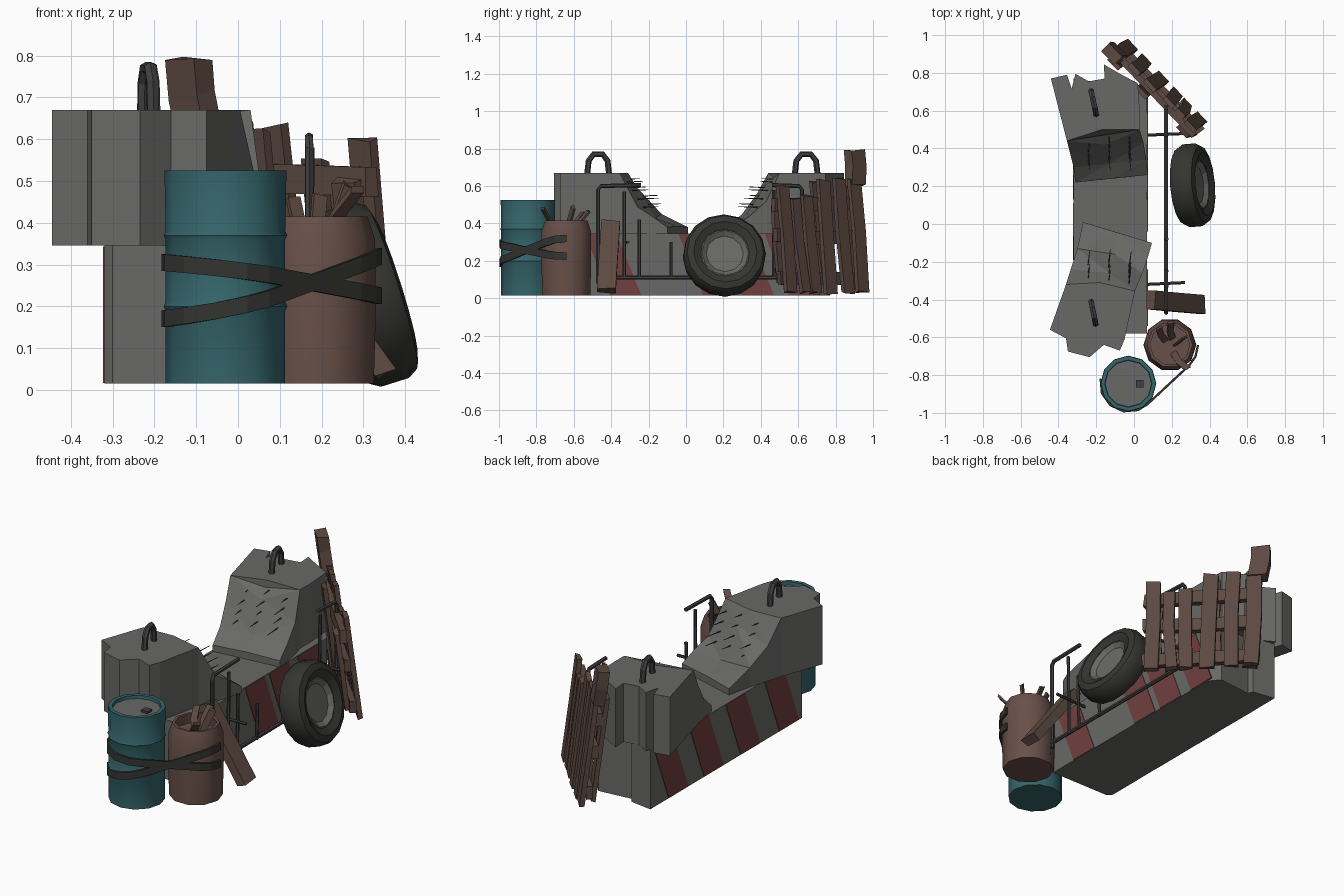
import bpy, bmesh, math, random
from mathutils import Vector, Matrix

if "Cube" in bpy.data.objects:
    bpy.data.objects.remove(bpy.data.objects["Cube"])
random.seed(4)

def mat(name, c):
    m = bpy.data.materials.new(name)
    m.diffuse_color = (*c, 1)
    m.use_nodes = True
    m.node_tree.nodes["Principled BSDF"].inputs["Base Color"].default_value = m.diffuse_color
    return m

CONC = mat("concrete", (.14, .14, .135))
RED = mat("red_paint", (.17, .05, .05))
TEAL = mat("teal_paint", (.035, .13, .145))
RUST = mat("rust", (.14, .08, .065))
WOOD = mat("wood", (.11, .068, .054))
RUBBER = mat("rubber", (.035, .035, .031))
STEEL = mat("steel", (.05, .05, .05))

def finish(name, bm, m, smooth=False):
    bmesh.ops.recalc_face_normals(bm, faces=bm.faces)
    me = bpy.data.meshes.new(name)
    bm.to_mesh(me)
    bm.free()
    me.materials.append(m)
    o = bpy.data.objects.new(name, me)
    bpy.context.collection.objects.link(o)
    if smooth:
        bpy.context.view_layer.objects.active = o
        o.select_set(True)
        bpy.ops.object.shade_smooth_by_angle(angle=math.radians(40))
        o.select_set(False)
    return o

def add_loft(bm, rings, closed=False):
    vs = [[bm.verts.new(p) for p in r] for r in rings]
    n = len(vs[0])
    for i in range(len(vs) if closed else len(vs) - 1):
        a, b = vs[i], vs[(i + 1) % len(vs)]
        for j in range(n):
            k = (j + 1) % n
            bm.faces.new((a[j], a[k], b[k], b[j]))
    if not closed:
        bm.faces.new(vs[0])
        bm.faces.new(vs[-1])

def prism(bm, outline, z0, z1):
    add_loft(bm, [[(x, y, z) for x, y in outline] for z in (z0, z1)])

def lathe(name, profile, sides, m, M, smooth=False, closed=False):
    bm = bmesh.new()
    rings = [[M @ Vector((r * math.cos(t), r * math.sin(t), z))
              for t in (2 * math.pi * k / sides for k in range(sides))] for r, z in profile]
    add_loft(bm, rings, closed=closed)
    return finish(name, bm, m, smooth)

def plank(name, a, b, side, w, t, m=WOOD, rough=.008):
    # board from a to b, width w along 'side', thickness t
    a, b = Vector(a), Vector(b)
    d = (b - a).normalized()
    s = Vector(side)
    s = (s - d * s.dot(d)).normalized()
    n = d.cross(s)
    bm = bmesh.new()
    rings = []
    for p in (a, a.lerp(b, .55), b):
        k = random.uniform(-rough, rough)
        rings.append([p + s * (u * w / 2 + k) + n * v * t / 2 + d * random.uniform(-rough, rough)
                      for u, v in ((-1, -1), (1, -1), (1, 1), (-1, 1))])
    add_loft(bm, rings)
    return finish(name, bm, m)

def tube(name, pts, r, m=STEEL, tip=1):
    # hexagonal bar along a path
    pts = [Vector(p) for p in pts]
    bm = bmesh.new()
    rings = []
    for i, p in enumerate(pts):
        d = (pts[min(i + 1, len(pts) - 1)] - pts[max(i - 1, 0)]).normalized()
        ref = Vector((1, .13, .07)) if abs(d.x) < .8 else Vector((0, .1, 1))
        u = d.cross(ref).normalized()
        v = d.cross(u)
        q = r * (tip if i == len(pts) - 1 else 1)
        rings.append([p + (u * math.cos(k * math.pi / 3) + v * math.sin(k * math.pi / 3)) * q
                      for k in range(6)])
    add_loft(bm, rings)
    return finish(name, bm, m)

# lower concrete barrier
bm = bmesh.new()
prism(bm, [(-.32, -.56), (-.3, -.58), (.07, -.58), (.07, .68), (.02, .74), (-.18, .72), (-.19, .75), (-.32, .77)],
      .015, .345)
finish("lower_barrier", bm, CONC)

# painted stripes on both long sides
for x, shift in ((-.32, -.13), (.07, .13)):
    for i, y in enumerate((-.4, -.06, .26, .57) if shift < 0 else (-.54, -.04, .17, .42)):
        bm = bmesh.new()
        pts = [(y, .343), (y + .17, .343), (y + .17 + shift, .017), (y + shift, .017)]
        add_loft(bm, [[(x + e, a, z) for a, z in pts] for e in (-.003, .003)])
        finish("red_stripe", bm, RED)

# broken upper blocks: flat-topped part plus a crumbled slope
def upper_block(name, outline, rows):
    bm = bmesh.new()
    prism(bm, outline, .345, .67)
    rings = []
    for L, M, R in rows:
        rings.append([(L[0], L[1], .345), L, M, R, (R[0], R[1], .345)])
    add_loft(bm, rings)
    bmesh.ops.triangulate(bm, faces=[f for f in bm.faces if len(f.verts) == 4])
    finish(name, bm, CONC)

upper_block("front_block",
    [(-.36, -.32), (-.18, -.31), (.005, -.355), (-.05, -.61), (-.075, -.67), (-.16, -.64),
     (-.235, -.705), (-.35, -.675), (-.36, -.605), (-.445, -.56)],
    [((-.36, -.32, .67), (-.18, -.31, .67), (.005, -.355, .67)),
     ((-.335, -.24, .54), (-.13, -.26, .59), (.045, -.26, .49)),
     ((-.30, -.13, .45), (-.1, -.16, .43), (.075, -.17, .43)),
     ((-.27, .01, .38), (-.09, -.045, .385), (.095, -.10, .38))])
upper_block("back_block",
    [(-.355, .44), (-.17, .50), (.03, .5), (.03, .6), (.02, .745), (-.065, .79), (-.16, .845), (-.155, .77),
     (-.24, .755), (-.31, .795), (-.33, .715), (-.355, .79), (-.44, .77)],
    [((-.355, .44, .67), (-.17, .50, .67), (.03, .5, .67)),
     ((-.34, .38, .56), (-.15, .42, .6), (.05, .43, .52)),
     ((-.32, .30, .45), (-.13, .32, .44), (.065, .34, .44)),
     ((-.31, .22, .38), (-.12, .24, .385), (.075, .26, .38))])

# lifting loops on the blocks
for (x0, y0), (x1, y1) in (((-.227, -.41), (-.203, -.53)), ((-.227, .705), (-.2, .58))):
    prof = ((0, .65), (.08, .735), (.3, .77), (.7, .77), (.92, .735), (1, .65))
    tube("lifting_loop", [(x0 + (x1 - x0) * t, y0 + (y1 - y0) * t, z) for t, z in prof], .016)

# bare reinforcement spikes on the slopes
for s, yc in ((1, -.31), (-1, .47)):
    for i in range(4):
        for j, x in enumerate((-.25, -.14, -.03)):
            y = yc + s * (.01 + .03 * i)
            z = .62 - .045 * i + .015 * (j % 2)
            tube("rebar_spike", [(x, y - s * .04, z), (x + .015, y + s * random.uniform(.05, .1), z + .005)],
                 .004, tip=.4)

# teal drum with ribs and recessed lid
T = Matrix.Translation
R = .143
lathe("teal_drum", [(R, .015), (R, .19), (R + .005, .2), (R, .21), (R, .36), (R + .005, .37), (R, .38),
      (R + .003, .525), (R - .018, .525), (R - .02, .505)], 12, TEAL, T((-.03, -.845, 0)), True)
lathe("drum_lid", [(R - .021, .50), (R - .021, .508)], 12, CONC, T((-.03, -.845, 0)))
plank("drum_bung", (.01, -.845, .512), (.05, -.845, .512), (0, 1, 0), .04, .016, STEEL, 0)

# rusty open drum with scrap inside
lathe("rusty_drum", [(.135, .015), (.14, .2), (.138, .36), (.12, .415), (.105, .415), (.11, .36)],
      10, RUST, T((.19, -.64, 0)), True)
for a, b in (((.17, -.63, .34), (.13, -.55, .46)), ((.2, -.62, .34), (.19, -.52, .47)),
             ((.2, -.67, .34), (.28, -.77, .48)), ((.22, -.64, .34), (.27, -.6, .49))):
    plank("drum_scrap", a, b, (1, .6, 0), .035, .012)

# crossed straps stretched across the outer faces of both drums
def strap(name, za, zb, sag):
    ca, cb = Vector((-.03, -.845)), Vector((.19, -.64))
    deg = math.radians
    path = [(ca, deg(a)) for a in (-190, -160, -130, -100, -70, -47)]
    path += [(cb, deg(a)) for a in (-47, -25, 0)]
    rings = []
    for c, t in path:
        f = (c.x + .15 * math.cos(t) + .18) / .52
        z = za + (zb - za) * f - sag * math.sin(math.pi * f)
        rings.append([(c.x + r * math.cos(t), c.y + r * math.sin(t), z + e)
                      for r, e in ((.143, -.02), (.155, -.02), (.155, .02), (.143, .02))])
    bm = bmesh.new()
    add_loft(bm, rings)
    finish(name, bm, RUBBER)
strap("rising_strap", .17, .32, .025)
strap("falling_strap", .305, .225, -.01)

# leaning tyre with wheel
M = T((.31, .205, .228)) @ Matrix.Rotation(math.radians(5), 4, 'Z') @ Matrix.Rotation(math.radians(72.5), 4, 'Y')
prof = [(.115, -.05), (.17, -.07), (.205, -.06), (.22, -.035), (.22, .035), (.205, .06), (.17, .07), (.13, .05)]
lathe("tyre", prof, 16, RUBBER, M, True, True)
lathe("wheel_disc", [(.14, -.045), (.14, .045), (.125, .05), (.1, .03), (.05, .03)], 12, CONC, M)

# plank leaning on the barrier
plank("leaning_plank", (.09, -.4, .405), (.355, -.42, .04), (0, 1, 0), .1, .05)

# broken pipe railing
P = .17
tube("rail_bottom", [(P, -.47, .11), (P, .62, .11)], .011)
tube("rail_front_hoop", [(P, -.47, .08), (P, -.47, .58), (P, -.455, .6), (P, -.24, .605)], .011)
tube("rail_back_hoop", [(P, .62, .08), (P, .62, .58), (P, .605, .6), (P, .46, .605)], .011)
for y, z in ((-.33, .57), (-.25, .42), (-.08, .3), (.47, .58)):
    tube("rail_upright", [(P, y, .1), (P + .005, y, z)], .009)
for y, x in ((-.32, .27), (.47, .29)):
    tube("rail_stay", [(.06, y, .3), (x, y + .01, .3)], .008)

# broken pallet leaning on the back corner
u = Vector((.69, -.72, 0))
n = Vector((.72, .69, 0))
base = Vector((-.045, .955, 0))
def pal(s, z, off=0):
    return base + u * s + n * (off + .018 - .075 * z / .6) + Vector((0, 0, z))
for s, z0, z1, w in ((.03, .03, .64, .08), (.14, .03, .64, .075), (.26, .02, .63, .08),
                     (.37, .03, .55, .07), (.46, .03, .53, .06), (.57, .03, .6, .075)):
    plank("pallet_slat", pal(s, z0), pal(s + random.uniform(-.02, .015), z1), u, w, .026)
plank("pallet_broken_slat", pal(-.0, .6, -.01), pal(-.01, .79, -.01), u, .1, .06)
for z in (.11, .33, .5):
    plank("pallet_rail", pal(-.01, z, -.03), pal(.61, z, -.03), (0, 0, 1), .07, .035)
for s, z0, z1 in ((.04, .05, .62), (.24, .08, .62), (.55, .08, .5)):
    plank("pallet_back_slat", pal(s, z0, -.058), pal(s, z1, -.058), u, .08, .024)
